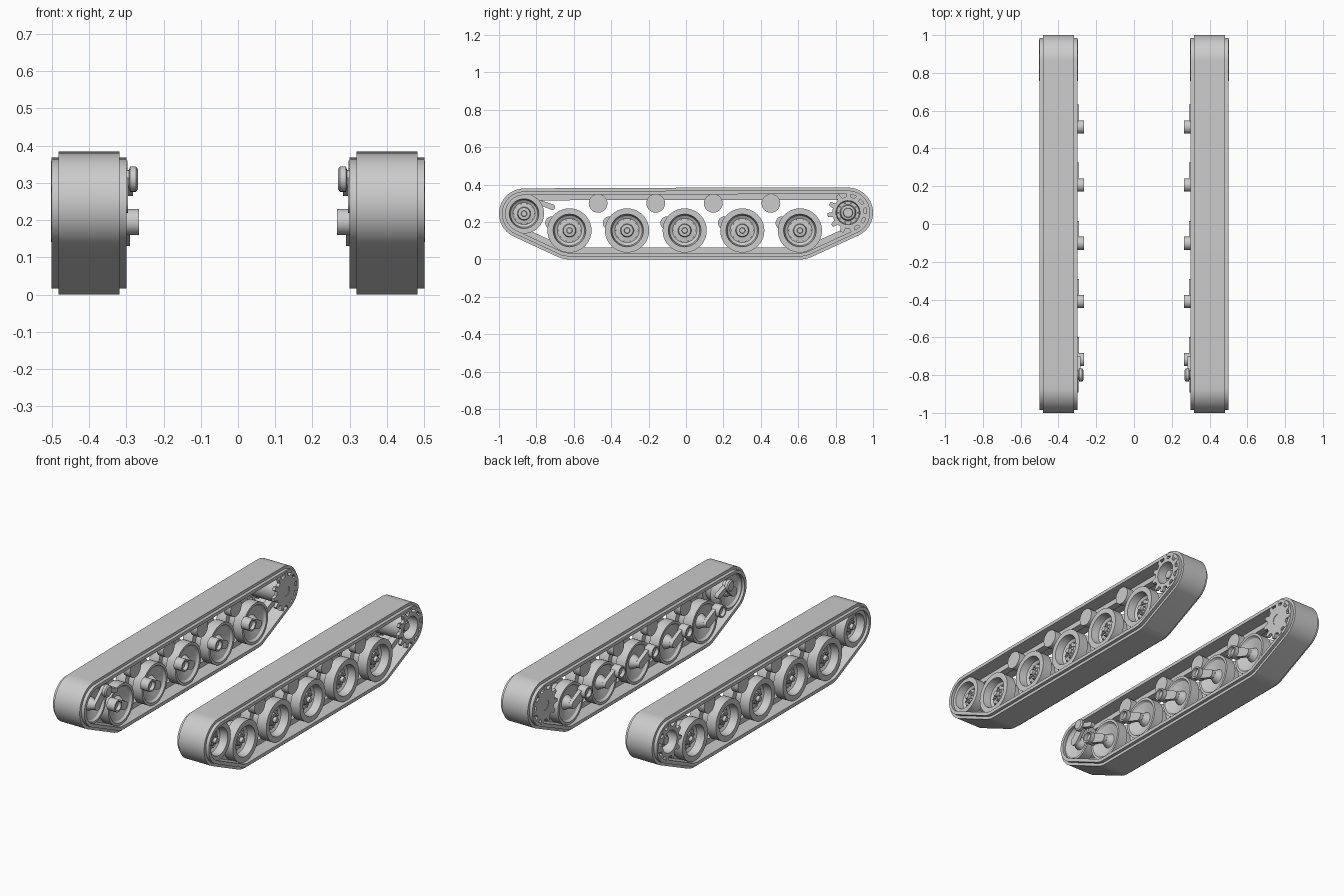
import bpy, bmesh, math
from mathutils import Vector

if "Cube" in bpy.data.objects:
    bpy.data.objects.remove(bpy.data.objects["Cube"])

steel = bpy.data.materials.new("light_grey_steel")
steel.use_nodes = True
GREY = (0.6, 0.6, 0.6, 1)
steel.diffuse_color = GREY
steel.node_tree.nodes["Principled BSDF"].inputs["Base Color"].default_value = GREY

MID = 0.4                      # x of the track centre line
WHEEL_Z, WHEEL_R = 0.155, 0.118
WHEELS = [-0.623 + i * 0.308 for i in range(5)]
ROLLERS = [-0.47 + i * 0.308 for i in range(4)]
ROLLER_Z, ROLLER_R = 0.3, 0.05
IDLER = (-0.866, 0.245)
SPROCKET = (0.866, 0.25)


def finish(name, bm):
    """Turn the bmesh into a smooth-shaded object mirrored to both sides."""
    bmesh.ops.recalc_face_normals(bm, faces=bm.faces)
    for f in bm.faces:
        f.smooth = True
    for e in bm.edges:
        if len(e.link_faces) == 2 and e.calc_face_angle() > math.radians(30):
            e.smooth = False
    mesh = bpy.data.meshes.new(name)
    bm.to_mesh(mesh)
    bm.free()
    mesh.materials.append(steel)
    ob = bpy.data.objects.new(name, mesh)
    bpy.context.collection.objects.link(ob)
    ob.modifiers.new("both_sides", 'MIRROR')
    return ob


def lathe(bm, profile, y, z, steps=40):
    """Spin a profile of (radius, x) points around a sideways axle."""
    verts = [bm.verts.new((x, y, z + r)) for r, x in profile]
    edges = [bm.edges.new(p) for p in zip(verts, verts[1:])]
    made = bmesh.ops.spin(bm, geom=verts + edges, cent=(0, y, z), axis=(1, 0, 0),
                          angle=math.tau, steps=steps)
    bmesh.ops.remove_doubles(bm, verts=bm.verts, dist=0.0002)


def rod(bm, r, x0, x1, y, z, steps=24):
    lathe(bm, [(0, x0), (r, x0), (r, x1), (0, x1)], y, z, steps)


def bolts(bm, count, ring, r, x0, x1, y, z):
    for i in range(count):
        a = math.tau * i / count
        rod(bm, r, x0, x1, y + ring * math.cos(a), z + ring * math.sin(a), 6)


def wrap(circles, steps=64):
    """Loop pulled tight around circles, as (centre, radius, direction)."""
    pts = []
    for y, z, r in circles:
        for i in range(steps):
            a = math.tau * i / steps
            d = Vector((math.cos(a), math.sin(a)))
            pts.append((Vector((y, z)), r, d))
    pos = lambda p: p[0] + p[1] * p[2]
    pts.sort(key=lambda p: tuple(pos(p)))

    def chain(seq):
        out = []
        for p in seq:
            while len(out) > 1:
                a, b = pos(out[-1]) - pos(out[-2]), pos(p) - pos(out[-1])
                if a.x * b.y - a.y * b.x > 1e-7:
                    break
                out.pop()
            out.append(p)
        return out[:-1]
    return chain(pts) + chain(pts[::-1])


def sweep(bm, circles, section, closed):
    """Carry a section of (x, inset) points around the wrapped loop."""
    loop = wrap(circles)
    rows = []
    for x, inset in section:
        row = []
        for c, r, d in loop:
            p = c + (r - inset) * d
            row.append(bm.verts.new((x, p.x, p.y)))
        rows.append(row)
    pairs = list(zip(rows, rows[1:]))
    if closed:
        pairs.append((rows[-1], rows[0]))
    else:
        bm.faces.new(rows[0])
        bm.faces.new(rows[-1])
    n = len(loop)
    for a, b in pairs:
        for i in range(n):
            j = (i + 1) % n
            bm.faces.new((a[i], a[j], b[j], b[i]))


def toothed_ring(bm, hole, x0, x1, teeth=11):
    """Flat toothed plate with a round hole."""
    shape = [(0.0, 0.084), (0.4, 0.084), (0.55, 0.11), (0.85, 0.11)]
    rows = []
    for x, inner in ((x0, True), (x0, False), (x1, False), (x1, True)):
        row = []
        for t in range(teeth):
            for step, r in shape:
                a = math.tau * (t + step) / teeth
                r = hole if inner else r
                row.append(bm.verts.new((x, SPROCKET[0] + r * math.cos(a),
                                         SPROCKET[1] + r * math.sin(a))))
        rows.append(row)
    n = len(rows[0])
    for k in range(4):
        a, b = rows[k], rows[(k + 1) % 4]
        for i in range(n):
            j = (i + 1) % n
            bm.faces.new((a[i], a[j], b[j], b[i]))


def dished_wheel(name, y, z, R):
    """Twin-rimmed wheel: bolted hub and dish outside, shallow cone inside."""
    out, inn = MID + 0.085, MID - 0.085
    bm = bmesh.new()
    lathe(bm, [(0, out - 0.012), (0.014, out - 0.012), (0.016, out - 0.02), (0.016, out - 0.03),
               (0.032, out - 0.032), (0.036, out - 0.05), (R * 0.55, out - 0.054),
               (R * 0.68, out - 0.045), (R * 0.74, out), (R, out),
               (R, MID + 0.025), (R * 0.72, MID + 0.025), (R * 0.72, MID - 0.025),
               (R, MID - 0.025), (R, inn), (R * 0.88, inn),
               (R * 0.8, inn + 0.012), (R * 0.35, inn + 0.03), (0.025, inn - 0.005),
               (0, inn - 0.005)], y, z)
    bolts(bm, 8, 0.024, 0.004, out - 0.034, out - 0.025, y, z)
    bolts(bm, 10, R * 0.48, 0.005, out - 0.056, out - 0.045, y, z)
    finish(name, bm)


# Track belt: tread band, narrower edge flanges and a central guide rib
belt_path = [(*IDLER, 0.134), (*SPROCKET, 0.134),
             (WHEELS[0], WHEEL_Z, 0.155), (WHEELS[-1], WHEEL_Z, 0.155),
             (ROLLERS[0], ROLLER_Z, 0.083)]
half = [(0.082, 0), (0.082, 0.016), (0.101, 0.016), (0.101, 0.035), (0.02, 0.035), (0.02, 0.065)]
section = [(MID + x, d) for x, d in half] + [(MID - x, d) for x, d in reversed(half)]
bm = bmesh.new()
sweep(bm, belt_path, section, True)
finish("track_belt", bm)

# Road wheels with swing arms and hollow pivots
for i, y in enumerate(WHEELS, 1):
    dished_wheel(f"road_wheel_{i}", y, WHEEL_Z, WHEEL_R)
    py, pz = y - 0.095, 0.195
    bm = bmesh.new()
    sweep(bm, [(y, WHEEL_Z, 0.024), (py, pz, 0.028)], [(0.29, 0), (0.312, 0)], False)
    lathe(bm, [(0, 0.285), (0.024, 0.285), (0.026, 0.266), (0.035, 0.266), (0.035, 0.318),
               (0, 0.318)], py, pz, 28)
    finish(f"swing_arm_{i}", bm)

# Return rollers: two discs on an axle
for i, y in enumerate(ROLLERS, 1):
    r = ROLLER_R
    bm = bmesh.new()
    lathe(bm, [(0, MID - 0.07), (r, MID - 0.07), (r, MID - 0.025), (0.018, MID - 0.025),
               (0.018, MID + 0.025), (r, MID + 0.025), (r, MID + 0.07), (0, MID + 0.07)],
          y, ROLLER_Z)
    finish(f"return_roller_{i}", bm)

# Front idler with its tension crank
dished_wheel("idler_wheel", *IDLER, 0.107)
bm = bmesh.new()
crank = (-0.8, 0.31)
sweep(bm, [(*IDLER, 0.026), (*crank, 0.022)], [(0.295, 0), (0.314, 0)], False)
sweep(bm, [(*crank, 0.013), (-0.715, 0.28, 0.015)], [(0.282, 0), (0.306, 0)], False)
lathe(bm, [(0, 0.268), (0.026, 0.268), (0.034, 0.274), (0.034, 0.29), (0.024, 0.293),
           (0.024, 0.312), (0, 0.312)], *crank, 28)
finish("idler_crank", bm)

# Rear drive sprocket: solid inner plate, open outer ring, dished drum and hub
bm = bmesh.new()
toothed_ring(bm, 0.03, 0.297, 0.315)
toothed_ring(bm, 0.064, 0.485, 0.503)
lathe(bm, [(0, 0.3), (0.04, 0.3), (0.04, 0.314), (0.074, 0.314), (0.074, 0.487), (0.064, 0.487),
           (0.06, 0.42), (0.044, 0.42), (0.038, 0.465), (0.026, 0.468), (0.024, 0.48),
           (0, 0.48)], *SPROCKET)
bolts(bm, 10, 0.052, 0.005, 0.418, 0.43, *SPROCKET)
finish("drive_sprocket", bm)
